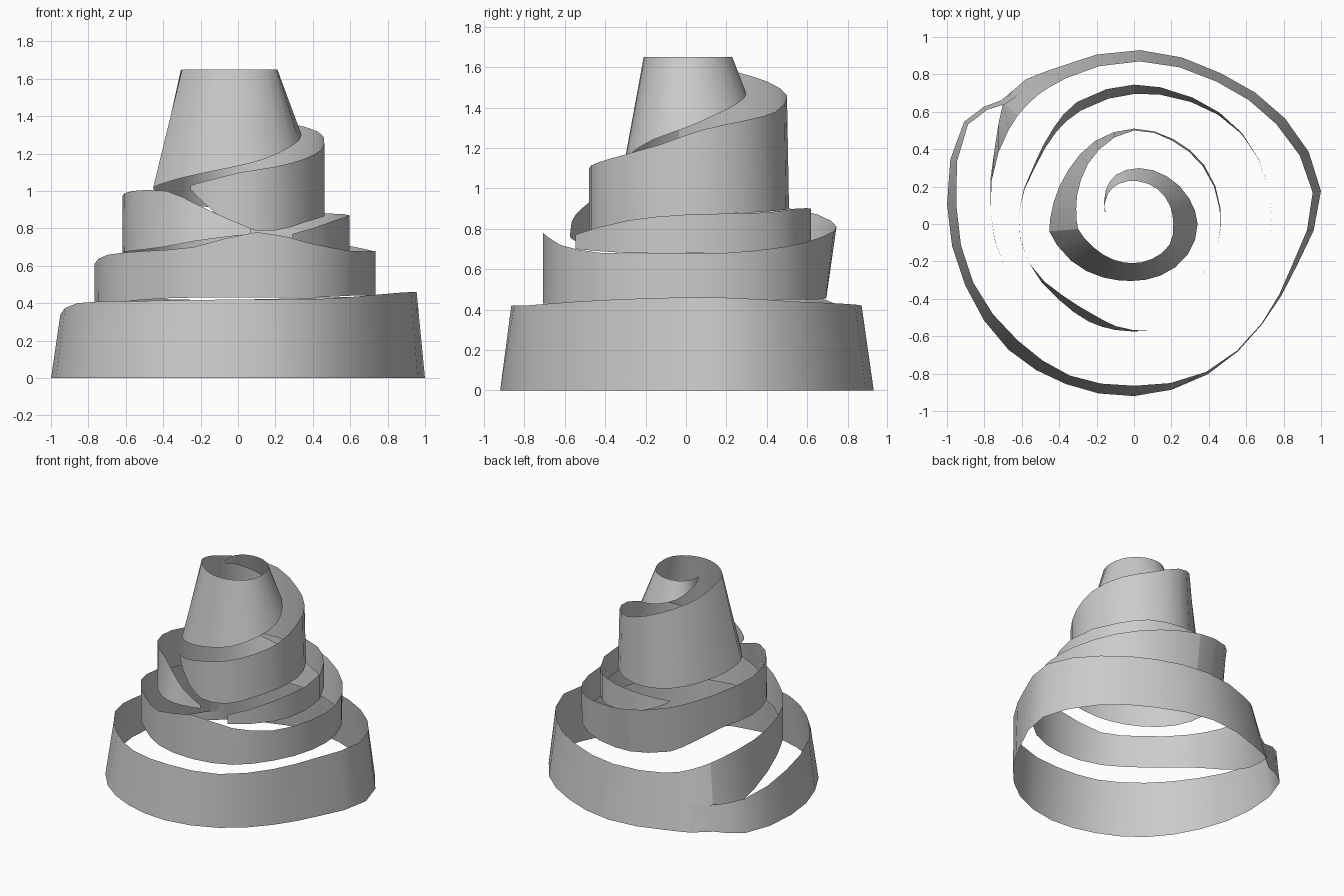
import bpy, bmesh, math


def catmull(p0, p1, p2, p3, t):
    return [0.5 * (2 * b + (c - a) * t + (2 * a - 5 * b + 4 * c - d) * t * t
                   + (3 * b - a - 3 * c + d) * t ** 3)
            for a, b, c, d in zip(p0, p1, p2, p3)]


def ribbon(name, rows, steps=2):
    """Thin winding band. Row: angle, bottom radius, top radius, bottom z, top z."""
    pts = [rows[0]] + rows + [rows[-1]]
    samples = [catmull(*pts[i:i + 4], k / steps)
               for i in range(len(rows) - 1) for k in range(steps)]
    samples.append(rows[-1])
    bm = bmesh.new()
    pairs = []
    for deg, rb, rt, zb, zt in samples:
        a = math.radians(deg)
        pairs.append([bm.verts.new((r * math.cos(a), r * math.sin(a), max(z, 0)))
                      for r, z in ((rb, zb), (rt, min(zt, 1.65)))])
    for (b0, t0), (b1, t1) in zip(pairs, pairs[1:]):
        bm.faces.new((b0, b1, t1, t0))
    mesh = bpy.data.meshes.new(name)
    bm.to_mesh(mesh)
    bm.free()
    for p in mesh.polygons:
        p.use_smooth = True
    obj = bpy.data.objects.new(name, mesh)
    bpy.context.collection.objects.link(obj)
    return obj


# Wide base winding, forking inwards at the back left
base = [
    [127, .966, .92, 0, .20], [137, .97, .94, 0, .20],
    [149, 1.06, 1.035, 0, .26],
    [174, 1.005, .955, 0, .34], [200, .96, .915, 0, .40],
    [225, .95, .88, 0, .41], [247, .93, .88, 0, .415],
    [270, .92, .865, 0, .42], [296, .895, .88, 0, .42],
    [322, .87, .865, 0, .44], [346, .90, .875, 0, .455],
    [370, 1.015, .97, 0, .46], [395, .985, .93, 0, .44],
    [420, .93, .88, 0, .43], [448, .93, .87, 0, .42],
    [475, .93, .86, 0, .42], [487, .966, .86, 0, .45],
    [497, .955, .85, .08, .49]]
ribbon("base_band", base)

# Second winding, rising from the base to a hump at the front
middle = [
    base[-1], [512, .845, .82, .13, .55], [535, .77, .77, .27, .61],
    [558, .73, .73, .39, .66], [585, .675, .675, .42, .68],
    [610, .695, .695, .43, .70], [638, .715, .715, .43, .78],
    [662, .735, .735, .43, .72], [685, .73, .73, .44, .68],
    [712, .73, .73, .44, .68], [735, .745, .745, .44, .68],
    [760, .75, .755, .45, .71], [785, .72, .745, .45, .76],
    [810, .695, .745, .46, .81]]
ribbon("middle_band", middle)

# Its end, tightening round the left and tapering to a tip at the front
ribbon("middle_band_end", [
    middle[-1], [835, .67, .72, .50, .87], [850, .645, .67, .57, .90],
    [870, .61, .62, .64, .93], [895, .62, .62, .67, .97],
    [920, .60, .60, .68, 1.0], [945, .57, .54, .70, 1.0],
    [965, .575, .53, .73, .93], [980, .575, .555, .75, .87],
    [997, .575, .575, .77, .80]])

# Short inner band on the right, tapering at the back
ribbon("inner_band", [
    [298, .62, .62, .70, .77], [330, .59, .59, .68, .84],
    [360, .595, .595, .68, .87], [400, .62, .62, .68, .88],
    [420, .63, .63, .69, .90], [445, .62, .62, .74, .90],
    [462, .62, .62, .80, .89], [474, .60, .60, .86, .87]])

# Upper winding, starting as a point at the front left
upper = [
    [235, .445, .445, 1.01, 1.03], [257, .47, .47, .87, 1.07],
    [272, .48, .48, .80, 1.10], [295, .475, .475, .79, 1.13],
    [320, .455, .455, .83, 1.17], [345, .46, .46, .86, 1.22],
    [370, .47, .465, .87, 1.29], [400, .49, .48, .88, 1.34],
    [425, .50, .49, .89, 1.38], [450, .51, .50, .90, 1.46],
    [475, .49, .44, .92, 1.53], [500, .455, .37, .95, 1.58],
    [525, .445, .32, .98, 1.63], [545, .455, .30, 1.02, 1.65]]
ribbon("upper_band", upper)

# Top cone, its lower edge climbing to a tip inside
ribbon("top_cone", [
    upper[-1], [570, .39, .25, 1.06, 1.65], [600, .33, .22, 1.10, 1.65],
    [627, .305, .21, 1.13, 1.65], [657, .31, .21, 1.17, 1.65],
    [690, .33, .22, 1.24, 1.65], [720, .34, .21, 1.30, 1.65],
    [745, .325, .215, 1.36, 1.65], [775, .31, .225, 1.42, 1.65],
    [805, .30, .23, 1.47, 1.65], [830, .28, .23, 1.52, 1.65],
    [850, .235, .215, 1.57, 1.65], [877, .165, .17, 1.62, 1.65]])
